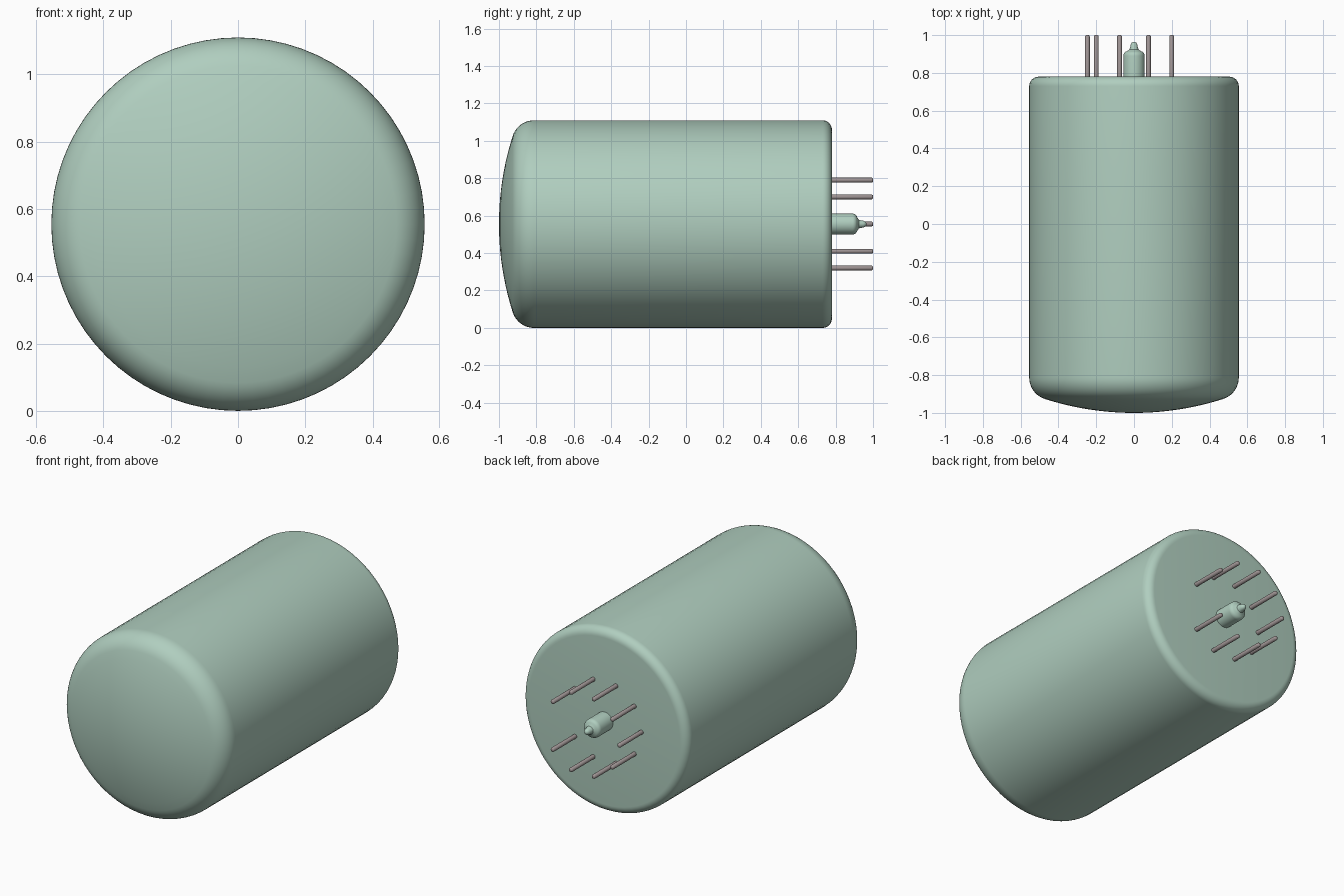
import bpy, bmesh, math

cube = bpy.data.objects.get("Cube")
if cube:
    bpy.data.objects.remove(cube, do_unlink=True)

CENTRE_Z = 0.555
RADIUS = 0.555


def make_material(name, rgb):
    mat = bpy.data.materials.new(name)
    mat.use_nodes = True
    mat.diffuse_color = (*rgb, 1)
    mat.node_tree.nodes["Principled BSDF"].inputs["Base Color"].default_value = (*rgb, 1)
    return mat


def arc(cr, cy, rad, start, end, steps):
    """Points (radius, y) on an arc; angle 0 points outward, 90 towards +y."""
    angles = [math.radians(start + (end - start) * i / steps) for i in range(steps + 1)]
    return [(cr + rad * math.cos(a), cy + rad * math.sin(a)) for a in angles]


def lathe(name, profile, segments, mat, x=0.0, z=CENTRE_Z):
    """Revolve a (radius, y) profile around an axis parallel to y."""
    bm = bmesh.new()
    verts = [bm.verts.new((r, y, 0)) for r, y in profile]
    edges = [bm.edges.new(pair) for pair in zip(verts, verts[1:])]
    bmesh.ops.spin(bm, geom=verts + edges, cent=(0, 0, 0), axis=(0, 1, 0),
                   angle=math.tau, steps=segments, use_duplicate=False)
    bmesh.ops.remove_doubles(bm, verts=bm.verts, dist=1e-5)
    bmesh.ops.recalc_face_normals(bm, faces=bm.faces)
    mesh = bpy.data.meshes.new(name)
    bm.to_mesh(mesh)
    bm.free()
    mesh.materials.append(mat)
    obj = bpy.data.objects.new(name, mesh)
    obj.location = (x, 0, z)
    bpy.context.collection.objects.link(obj)
    bpy.ops.object.select_all(action="DESELECT")
    obj.select_set(True)
    bpy.context.view_layer.objects.active = obj
    bpy.ops.object.shade_smooth_by_angle(angle=math.radians(35))
    return obj


glass = make_material("pale green glass", (0.434, 0.617, 0.521))
metal = make_material("grey pin metal", (0.35, 0.30, 0.30))

# Glass envelope: shallow domed face, wide front shoulder, small rear fillet
dome_r, shoulder_r, fillet_r = 1.55, 0.12, 0.05
shoulder_c = RADIUS - shoulder_r
tangent = -math.degrees(math.acos(shoulder_c / (dome_r - shoulder_r)))
shoulder_y = dome_r - 1 + (dome_r - shoulder_r) * math.sin(math.radians(tangent))
profile = arc(0, dome_r - 1, dome_r, -90, tangent, 10)
profile[0] = (0, -1)
profile += arc(shoulder_c, shoulder_y, shoulder_r, tangent, 0, 10)[1:]
profile += arc(RADIUS - fillet_r, 0.78 - fillet_r, fillet_r, 0, 90, 8)
profile.append((0, 0.78))
lathe("glass_envelope", profile, 72, glass)

# Sealed exhaust tip in the middle of the rear face
tip = [(0, 0.76), (0.056, 0.76), (0.056, 0.89)]
tip += arc(0.030, 0.89, 0.026, 15, 75, 4)
tip += [(0.024, 0.924), (0.020, 0.935), (0.019, 0.948)]
tip += arc(0, 0.948, 0.017, 20, 70, 3) + [(0, 0.965)]
lathe("exhaust_tip", tip, 32, glass)

# Ring of ten pin positions with the one on the +x side left empty
pin_r = 0.013
pin = [(0, 0.76), (pin_r, 0.76), (pin_r, 0.993), (0.010, 0.998), (0.006, 1.0), (0, 1.0)]
for i in range(1, 10):
    a = math.radians(36 * i)
    lathe(f"contact_pin_{i}", pin, 16, metal,
          0.247 * math.cos(a), CENTRE_Z + 0.247 * math.sin(a))
